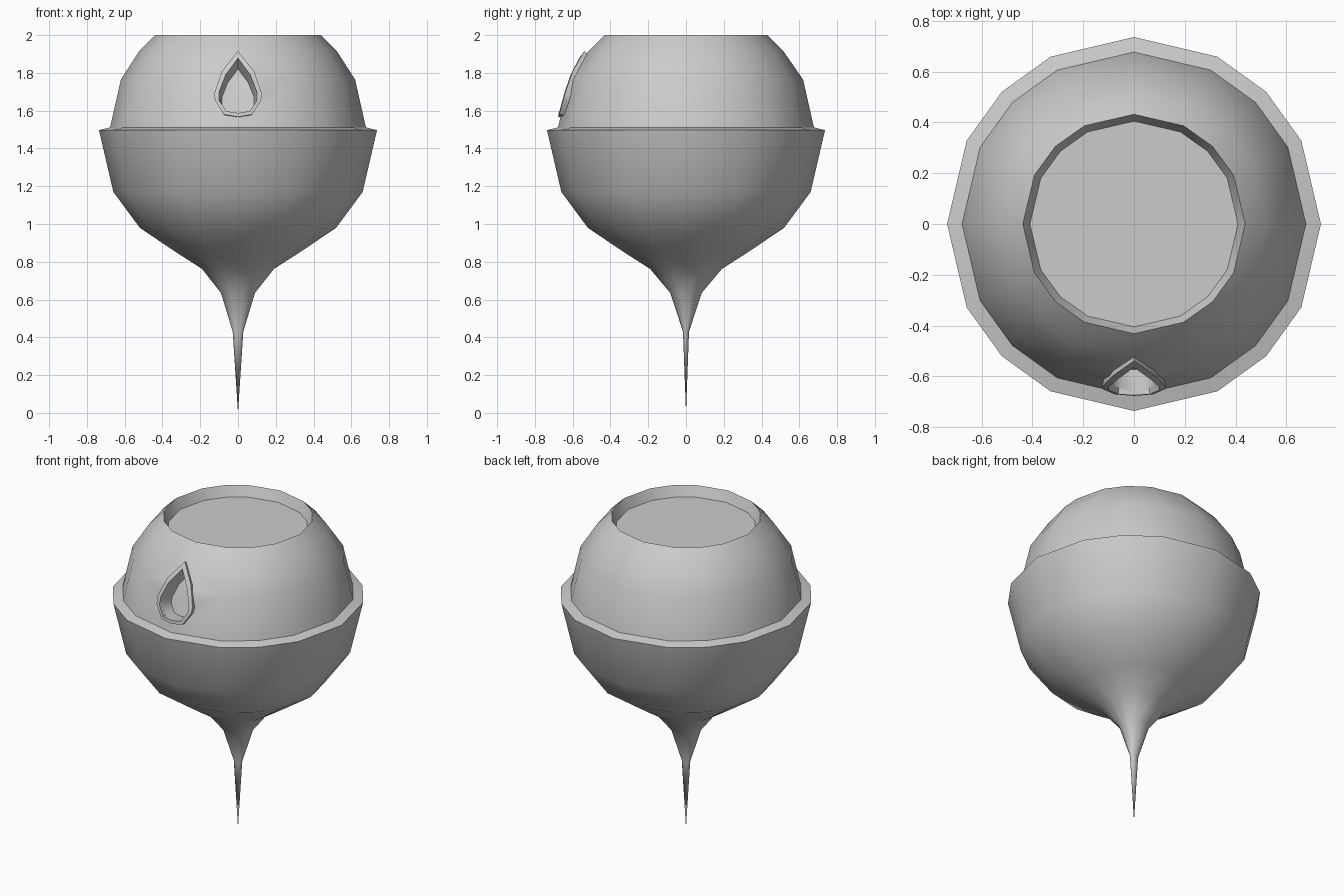
import bpy, bmesh, math
from mathutils import Vector

if "Cube" in bpy.data.objects:
    bpy.data.objects.remove(bpy.data.objects["Cube"])

CENTRE = Vector((0, 0, 1.5))
ANGLES = [math.radians(q * 90 + a) for q in range(4) for a in (0, 26.5, 45, 63.5)]


def make_object(name, bm):
    bmesh.ops.recalc_face_normals(bm, faces=bm.faces)
    mesh = bpy.data.meshes.new(name)
    bm.to_mesh(mesh)
    bm.free()
    ob = bpy.data.objects.new(name, mesh)
    bpy.context.collection.objects.link(ob)
    return ob


def bridge(bm, a, b):
    n = len(a)
    for i in range(n):
        j = (i + 1) % n
        bm.faces.new((a[i], a[j], b[j], b[i]))


def fan(bm, ring, point):
    tip = bm.verts.new(point)
    for i in range(len(ring)):
        bm.faces.new((ring[i], ring[(i + 1) % len(ring)], tip))


def smooth(ob, angle):
    bpy.ops.object.select_all(action='DESELECT')
    ob.select_set(True)
    bpy.context.view_layer.objects.active = ob
    bpy.ops.object.shade_smooth_by_angle(angle=math.radians(angle))


# Body: spike, bowl, rim ledge, upper ball and recessed top (x radius, y radius, z)
profile = [(.028, .016, .43), (.09, .083, .635), (.19, .19, .762),
           (.335, .335, .855), (.52, .52, .98), (.66, .66, 1.17),
           (.736, .736, 1.497), (.677, .677, 1.512), (.62, .62, 1.765),
           (.52, .512, 1.92), (.438, .432, 2.0), (.41, .405, 1.935)]
bm = bmesh.new()
rings = [[bm.verts.new((rx * math.cos(a), ry * math.sin(a), z)) for a in ANGLES]
         for rx, ry, z in profile]
for lower, upper in zip(rings, rings[1:]):
    bridge(bm, lower, upper)
fan(bm, rings[0], (0, 0, 0))
bm.faces.new(rings[-1])
body = make_object("body", bm)


# Teardrop outlines in front view, projected onto the ball
def outline(half):
    pts = half + [(-x, z) for x, z in reversed(half[1:-1])]
    return [Vector((x, -math.sqrt(.68 ** 2 - x * x - (z - 1.5) ** 2), z)) for x, z in pts]


inner = outline([(0, 1.878), (.065, 1.79), (.1, 1.7), (.1, 1.655), (.062, 1.597), (0, 1.588)])
outer = outline([(0, 1.915), (.085, 1.81), (.126, 1.69), (.122, 1.655), (.075, 1.58), (0, 1.567)])


def radial_ring(bm, pts, factor):
    return [bm.verts.new(CENTRE + (p - CENTRE) * factor) for p in pts]


# Cut the teardrop pocket
bm = bmesh.new()
near = radial_ring(bm, inner, 1.25)
far = radial_ring(bm, inner, .85)
bridge(bm, near, far)
for ring in (near, far):
    fan(bm, ring, sum((v.co for v in ring), Vector()) / len(ring))
cutter = make_object("pocket_cutter", bm)
cutter.hide_render = True
mod = body.modifiers.new("pocket", 'BOOLEAN')
mod.operation = 'DIFFERENCE'
mod.solver = 'EXACT'
mod.object = cutter
bpy.context.view_layer.objects.active = body
bpy.ops.object.modifier_apply(modifier=mod.name)
bpy.data.objects.remove(cutter)
smooth(body, 50)

# Raised frame around the pocket
bm = bmesh.new()
loops = [radial_ring(bm, pts, f) for pts, f in
         ((inner, .93), (inner, 1.0), (outer, 1.0), (outer, .93))]
for i in range(4):
    bridge(bm, loops[i], loops[(i + 1) % 4])
frame = make_object("teardrop_frame", bm)
smooth(frame, 35)
